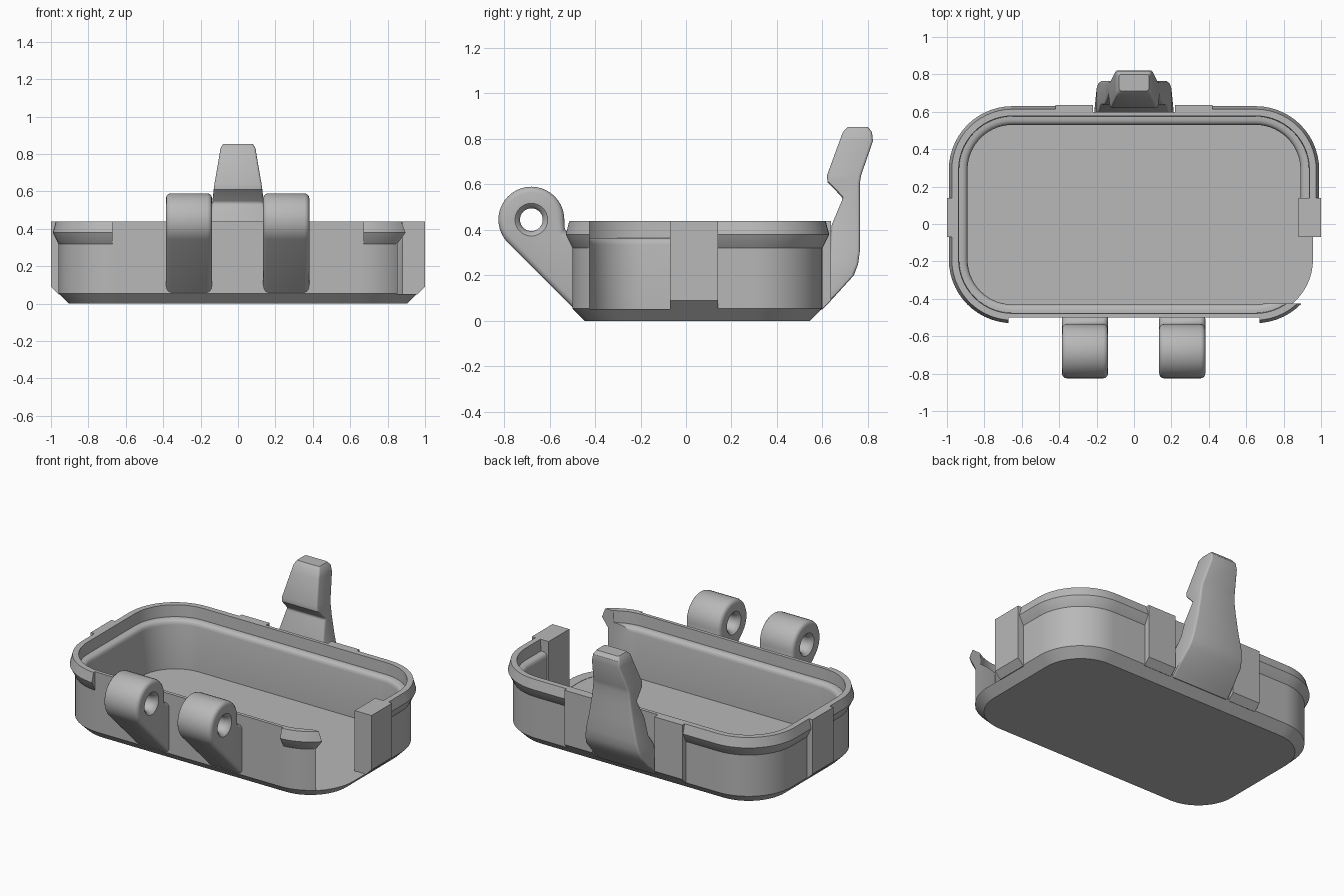
import bpy, bmesh
from math import sin, cos, pi, radians

if "Cube" in bpy.data.objects:
    bpy.data.objects.remove(bpy.data.objects["Cube"], do_unlink=True)

grey = bpy.data.materials.new("plain grey")
grey.use_nodes = True
grey.diffuse_color = (0.48, 0.48, 0.48, 1)
grey.node_tree.nodes["Principled BSDF"].inputs["Base Color"].default_value = (0.48, 0.48, 0.48, 1)


def loft(name, loops, ring=False):
    """Skin matching loops; cap both ends, or join last to first for a ring."""
    bm = bmesh.new()
    rows = [[bm.verts.new(p) for p in loop] for loop in loops]
    pairs = list(zip(rows, rows[1:]))
    if ring:
        pairs.append((rows[-1], rows[0]))
    else:
        bm.faces.new(rows[0])
        bm.faces.new(rows[-1])
    n = len(rows[0])
    for a, b in pairs:
        for i in range(n):
            j = (i + 1) % n
            bm.faces.new((a[i], a[j], b[j], b[i]))
    bmesh.ops.recalc_face_normals(bm, faces=bm.faces)
    mesh = bpy.data.meshes.new(name)
    bm.to_mesh(mesh)
    bm.free()
    mesh.materials.append(grey)
    obj = bpy.data.objects.new(name, mesh)
    bpy.context.collection.objects.link(obj)
    return obj


def prism(name, outline, axis, start, end):
    """Extrude an outline of (across, height) points along x or y."""
    if axis == "x":
        return loft(name, [[(s, u, z) for u, z in outline] for s in (start, end)])
    return loft(name, [[(u, s, z) for u, z in outline] for s in (start, end)])


def box(x0, x1, y0, y1, z0, z1):
    return prism("cutter", [(x0, z0), (x1, z0), (x1, z1), (x0, z1)], "y", y0, y1)


def apply(obj, mod):
    bpy.context.view_layer.objects.active = obj
    bpy.ops.object.modifier_apply(modifier=mod.name)


def cut(obj, cutter):
    mod = obj.modifiers.new("cut", "BOOLEAN")
    mod.operation = "DIFFERENCE"
    mod.solver = "EXACT"
    mod.object = cutter
    apply(obj, mod)
    bpy.data.objects.remove(cutter, do_unlink=True)


def bevel(obj, width, angle):
    mod = obj.modifiers.new("bevel", "BEVEL")
    mod.width = width
    mod.segments = 3
    mod.limit_method = "ANGLE"
    mod.angle_limit = radians(angle)
    mod.use_clamp_overlap = False
    apply(obj, mod)


def rounded(inset, z, seg=14):
    """Rounded rectangle of the tray outline, moved inward by inset."""
    pts = []
    for k, (sx, sy) in enumerate([(1, 1), (-1, 1), (-1, -1), (1, -1)]):
        for i in range(seg + 1):
            a = (k + i / seg) * pi / 2
            r = 0.31 - inset
            pts.append((sx * 0.65 + r * cos(a), 0.05 + sy * 0.24 + r * sin(a), z))
    return pts


# Tray shell with chamfered foot, thin rim and rounded inner ledge
shell = [(0.055, 0), (0, 0.055), (0, 0.44), (0.022, 0.44), (0.025, 0.365),
         (0.045, 0.365), (0.058, 0.36), (0.066, 0.352), (0.07, 0.335), (0.07, 0.05)]
tray = loft("tray", [rounded(d, z) for d, z in shell])
cut(tray, box(0.7, 1.1, -0.425, -0.06, 0.052, 0.6))

# Snap lip around the corners only
lip_profile = [(0.01, 0.31), (0, 0.32), (-0.03, 0.38), (-0.014, 0.44), (0.01, 0.44)]
lip = loft("corner_lip", [rounded(d, z) for d, z in lip_profile], ring=True)
cut(lip, box(-0.67, 0.67, -0.8, -0.3, 0.2, 0.6))
cut(lip, box(-0.3, 0.3, 0.4, 0.8, 0.2, 0.6))
cut(lip, box(0.7, 1.1, -0.425, 0.1, 0.2, 0.6))


# Pads on the sides and the back
def pad_outline(inner, wall, sign):
    return [(sign * u, z) for u, z in
            [(inner, 0.05), (wall, 0.05), (wall + 0.04, 0.09), (wall + 0.04, 0.44), (inner, 0.44)]]


prism("left_pad", pad_outline(0.88, 0.96, 1), "y", -0.07, 0.14)
prism("right_pad", pad_outline(0.945, 0.96, -1), "y", -0.07, 0.14)
for side, x0 in (("left", 0.22), ("right", -0.42)):
    prism(side + "_back_pad", pad_outline(0.585, 0.597, 1), "x", x0, x0 + 0.2)

# Hinge lugs with flared pin holes
HY, HZ, HR = -0.68, 0.445, 0.145
outline = [(HY + HR * cos(a), HZ + HR * sin(a)) for a in [radians(9 * i) for i in range(26)]]
outline += [(-0.48, 0.04), (-0.48, 0.37), (-0.535, 0.39)]
for side, mid in (("left", 0.258), ("right", -0.262)):
    half = 0.123
    lug = prism(side + "_hinge_lug", outline, "x", mid - half, mid + half)
    bevel(lug, 0.025, 50)
    stations = [(-half - 0.02, 0.085), (-half, 0.072), (-half + 0.012, 0.058), (-half + 0.03, 0.05)]
    stations += [(-x, r) for x, r in reversed(stations)]
    hole = loft("cutter", [[(mid + x, HY + r * cos(i * pi / 16), HZ + r * sin(i * pi / 16))
                            for i in range(32)] for x, r in stations])
    cut(lug, hole)

# Latch tongue: height, inner depth, outer depth, half width
latch_stations = [
    (0.05, 0.58, 0.60, 0.21), (0.09, 0.58, 0.638, 0.21), (0.20, 0.59, 0.738, 0.2),
    (0.25, 0.60, 0.757, 0.192), (0.31, 0.635, 0.765, 0.182), (0.42, 0.64, 0.765, 0.158),
    (0.54, 0.69, 0.765, 0.138), (0.61, 0.622, 0.765, 0.13), (0.64, 0.62, 0.77, 0.126),
    (0.79, 0.675, 0.822, 0.1), (0.83, 0.69, 0.818, 0.094), (0.853, 0.712, 0.80, 0.08)]
latch = loft("latch", [[(-w, a, z), (w, a, z), (w, b, z), (-w, b, z)]
                       for z, a, b, w in latch_stations])
bevel(latch, 0.012, 60)

# Smooth curves, keep crisp edges
for obj in bpy.context.collection.objects:
    obj.select_set(obj.type == "MESH" and obj.data.materials[:1] == [grey])
bpy.context.view_layer.objects.active = tray
bpy.ops.object.shade_smooth_by_angle(angle=radians(32))
